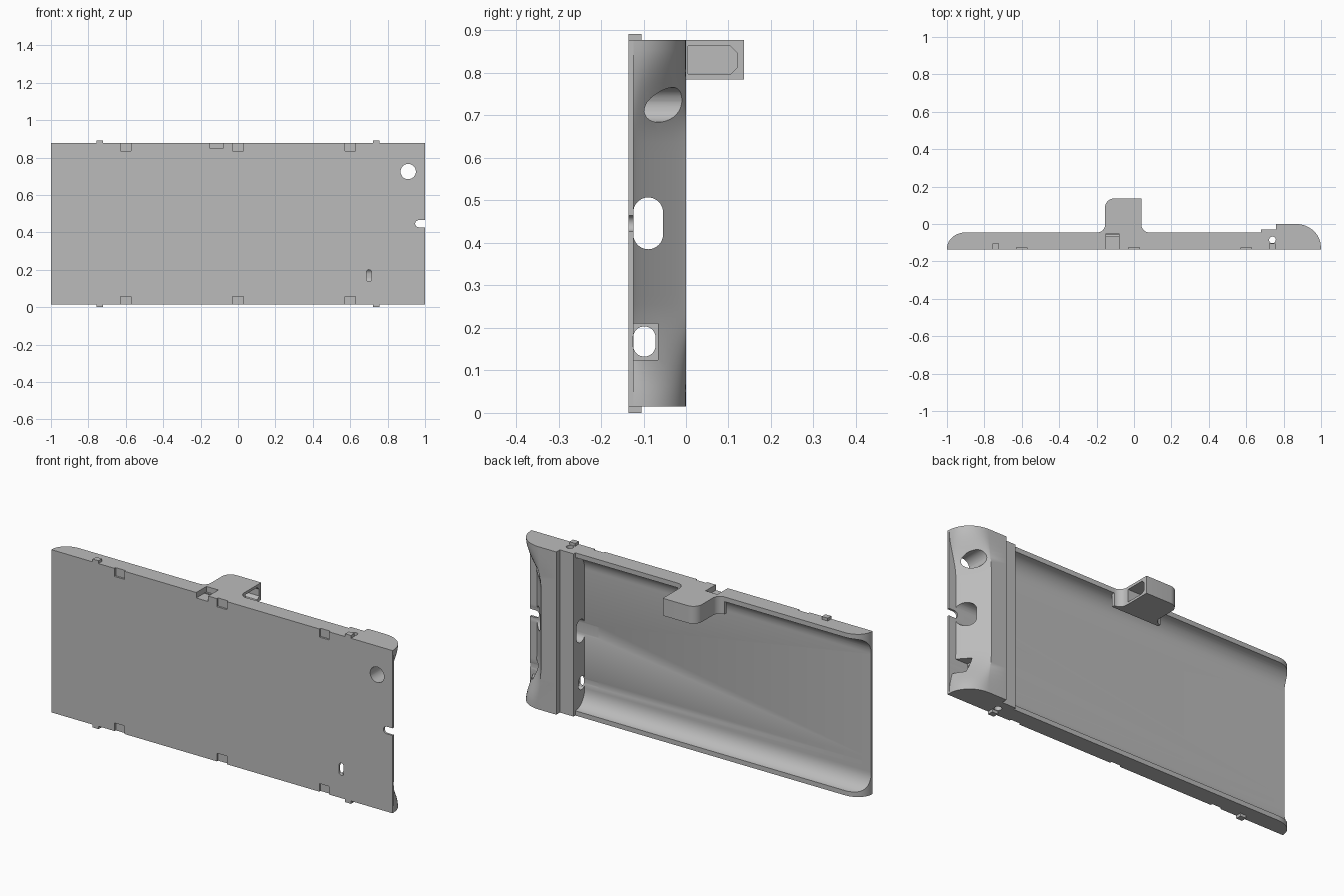
import bpy, bmesh
from math import pi, cos, sin
from mathutils import Vector

cube = bpy.data.objects.get("Cube")
if cube:
    bpy.data.objects.remove(cube)

grey = bpy.data.materials.new("plain grey")
grey.use_nodes = True
COLOUR = (0.5, 0.5, 0.5, 1)
grey.diffuse_color = COLOUR
grey.node_tree.nodes["Principled BSDF"].inputs["Base Color"].default_value = COLOUR

FRONT, FLOOR, RIM = -0.135, -0.123, -0.045
BOTTOM, TOP = 0.015, 0.877
MID = (BOTTOM + TOP) / 2


def arc(cx, cy, rx, ry, a0, a1, n=10, power=1.0):
    """Points on an elliptic arc; a higher power flattens it."""
    pts = []
    for i in range(n + 1):
        a = a0 + (a1 - a0) * i / n
        c, s = cos(a), sin(a)
        pts.append((cx + rx * abs(c) ** power * (1 if c > 0 else -1),
                    cy + ry * abs(s) ** power * (1 if s > 0 else -1)))
    return pts


def loft(name, sections):
    """Skin a list of closed 3D sections with equal point counts."""
    bm = bmesh.new()
    rings = [[bm.verts.new(p) for p in s] for s in sections]
    for a, b in zip(rings, rings[1:]):
        for i in range(len(a)):
            j = (i + 1) % len(a)
            bm.faces.new((a[i], a[j], b[j], b[i]))
    bm.faces.new(rings[0][::-1])
    bm.faces.new(rings[-1])
    bmesh.ops.recalc_face_normals(bm, faces=bm.faces)
    mesh = bpy.data.meshes.new(name)
    bm.to_mesh(mesh)
    bm.free()
    mesh.materials.append(grey)
    obj = bpy.data.objects.new(name, mesh)
    bpy.context.collection.objects.link(obj)
    return obj


def prism(name, profile, axis, lo, hi):
    """Extrude a 2D profile along x, y or z."""
    place = {"x": lambda p, t: (t, p[0], p[1]),
             "y": lambda p, t: (p[0], t, p[1]),
             "z": lambda p, t: (p[0], p[1], t)}[axis]
    return loft(name, [[place(p, t) for p in profile] for t in (lo, hi)])


def box(name, x, y, z):
    return prism(name, [(x[0], y[0]), (x[1], y[0]), (x[1], y[1]), (x[0], y[1])], "z", *z)


def stadium(cx, cy, r, half):
    """Round-ended slot, long in the second direction."""
    return (arc(cx, cy + half, r, r, 0, pi, 16) +
            arc(cx, cy - half, r, r, pi, 2 * pi, 16))


def combine(target, other, operation):
    mod = target.modifiers.new("shape", "BOOLEAN")
    mod.operation, mod.object, mod.solver = operation, other, "EXACT"
    bpy.context.view_layer.objects.active = target
    bpy.ops.object.modifier_apply(modifier=mod.name)
    bpy.data.objects.remove(other)


# Body: outline in x-y, scooped at the thick end towards mid height
def section(z):
    t = min(1, abs(z - MID) / (TOP - MID))
    u = max(0, (t - 0.45) / 0.55)
    u = u * u * (3 - 2 * u)
    reach = 0.11 + 0.025 * u
    start = 0.85 + 0.015 * u
    pts = [(-1, FRONT), (1, FRONT), (1, FLOOR)]
    pts += arc(start, FLOOR, reach - 0.001, -FLOOR, 0, pi / 2, 12, 2.1 - 1.1 * u)
    pts += [(0.76, 0), (0.76, -0.03), (0.68, -0.03), (0.68, RIM)]
    pts += arc(-0.9, FRONT + 0.004, 0.1, RIM - FRONT - 0.004, pi / 2, pi, 10)
    return [(x, y, z) for x, y in pts]


STEPS = 36
case = loft("case_body", [section(BOTTOM + (TOP - BOTTOM) * i / STEPS) for i in range(STEPS + 1)])

# Trough with rounded long sides, open at the thin end
low, high = BOTTOM + 0.115, TOP - 0.115
trough = ([(0.2, low - 0.09)] +
          arc(RIM, low, FLOOR - RIM, -0.09, pi / 2, 0, 12) +
          arc(RIM, high, FLOOR - RIM, 0.09, 0, pi / 2, 12) +
          [(0.2, high + 0.09)])
combine(case, prism("trough_cutter", trough, "x", -1.1, 0.68), "DIFFERENCE")

# Side clip with flared neck and rounded corner
clip_outline = ([(-0.195, -0.06)] +
                arc(-0.195, -0.005, 0.04, 0.04, -pi / 2, 0, 8) +
                arc(-0.105, 0.087, 0.05, 0.05, pi, pi / 2, 8) +
                [(0.04, 0.137)] +
                arc(0.08, -0.005, 0.04, 0.04, pi, 1.5 * pi, 8) +
                [(0.08, -0.06)])
clip = prism("side_clip", clip_outline, "z", 0.785, TOP)
combine(case, clip, "UNION")
pocket = [(0.005, 0.797), (0.105, 0.797), (0.12, 0.812),
          (0.12, 0.848), (0.105, 0.863), (0.005, 0.863)]
combine(case, prism("clip_pocket_cutter", pocket, "x", -0.12, 0.1), "DIFFERENCE")

# Small locating tabs on both long edges
for x in (-0.74, 0.74):
    for z in ((0, 0.03), (TOP - 0.015, 0.892)):
        combine(case, box("edge_tab", (x - 0.017, x + 0.017), (FRONT, -0.105), z), "UNION")

# Shallow edge notches on the front
for x in (-0.6, 0, 0.6):
    for z in ((-0.1, 0.058), (TOP - 0.043, 1)):
        combine(case, box("notch_cutter", (x - 0.029, x + 0.029), (-0.3, FRONT + 0.01), z), "DIFFERENCE")

# Openings: lens, plate slot, small slit, plug holes, cross pin, strap recess
end_slot = [(1.1, 0.427), (1.1, 0.465)] + arc(0.966, 0.446, 0.019, 0.019, pi / 2, 1.5 * pi, 10)
for cutter in (
        prism("lens_cutter", arc(0.91, 0.725, 0.041, 0.041, 0, 2 * pi * 31 / 32, 31), "y", -0.3, 0.2),
        prism("end_slot_cutter", end_slot, "y", -0.3, FLOOR + 0.002),
        prism("slit_cutter", stadium(0.7, 0.168, 0.014, 0.018), "y", -0.3, -0.1),
        prism("port_cutter", stadium(-0.089, 0.446, 0.035, 0.026), "x", 0.6, 1.2),
        prism("jack_cutter", stadium(-0.098, 0.168, 0.0265, 0.009), "x", 0.6, 1.2),
        box("jack_pocket_cutter", (0.89, 1.2), (FLOOR, -0.066), (0.125, 0.21)),
        prism("pin_cutter", arc(0.74, -0.085, 0.018, 0.018, 0, 2 * pi * 19 / 20, 19), "z", -0.2, 1.2),
        box("strap_cutter", (-0.15, -0.08), (-0.3, -0.05), (0.848, 1))):
    combine(case, cutter, "DIFFERENCE")

# Smooth shading with crisp edges
bpy.ops.object.select_all(action="DESELECT")
case.select_set(True)
bpy.context.view_layer.objects.active = case
bpy.ops.object.shade_smooth_by_angle(angle=0.5)
